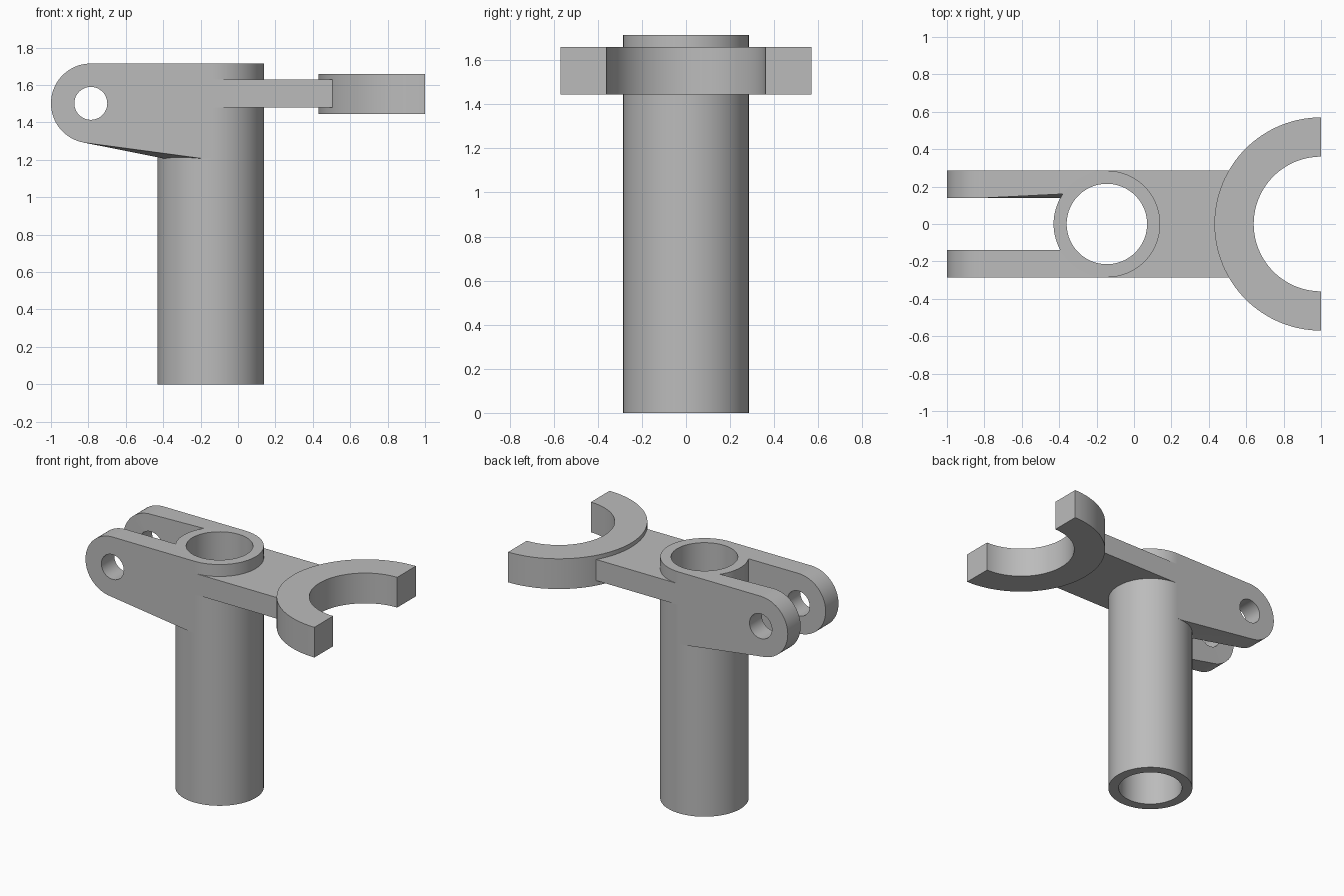
import bpy, bmesh
from math import cos, sin, radians, pi

cube = bpy.data.objects.get("Cube")
if cube:
    bpy.data.objects.remove(cube)

grey = bpy.data.materials.new("plain_grey")
grey.use_nodes = True
colour = (0.5, 0.5, 0.5, 1)
grey.diffuse_color = colour
grey.node_tree.nodes["Principled BSDF"].inputs["Base Color"].default_value = colour

TUBE_X, TUBE_R, BORE_R, TOP = -0.145, 0.285, 0.215, 1.715
EYE_X, EYE_Z, EYE_R = -0.787, 1.502, 0.213


def finish(name, bm):
    """Turn a bmesh into a shaded, coloured object."""
    bmesh.ops.recalc_face_normals(bm, faces=bm.faces)
    mesh = bpy.data.meshes.new(name)
    bm.to_mesh(mesh)
    bm.free()
    mesh.materials.append(grey)
    obj = bpy.data.objects.new(name, mesh)
    bpy.context.collection.objects.link(obj)
    return obj


def smooth(obj):
    bpy.ops.object.select_all(action='DESELECT')
    obj.select_set(True)
    bpy.context.view_layer.objects.active = obj
    bpy.ops.object.shade_smooth_by_angle(angle=radians(30))


def arc(cx, cy, r, start, end, steps):
    angles = [radians(start + (end - start) * i / steps) for i in range(steps + 1)]
    return [(cx + r * cos(a), cy + r * sin(a)) for a in angles]


def loft(name, first, second):
    """Solid between two matching outlines."""
    bm = bmesh.new()
    a = [bm.verts.new(p) for p in first]
    b = [bm.verts.new(p) for p in second]
    bm.faces.new(a)
    bm.faces.new(b)
    for i in range(len(a)):
        j = (i + 1) % len(a)
        bm.faces.new((a[i], a[j], b[j], b[i]))
    return finish(name, bm)


def ring(name, cx, r_in, r_out, z0, z1, start, end, steps):
    """Rectangular section swept round a vertical axis, open or closed."""
    closed = end - start == 360
    bm = bmesh.new()
    rows = []
    for i in range(steps if closed else steps + 1):
        a = radians(start + (end - start) * i / steps)
        rows.append([bm.verts.new((cx + r * cos(a), r * sin(a), z))
                     for r, z in ((r_in, z0), (r_out, z0), (r_out, z1), (r_in, z1))])
    for i in range(steps):
        p, q = rows[i], rows[(i + 1) % len(rows)]
        for k in range(4):
            m = (k + 1) % 4
            bm.faces.new((p[k], p[m], q[m], q[k]))
    if not closed:
        bm.faces.new(rows[0])
        bm.faces.new(rows[-1])
    return finish(name, bm)


# Hollow post and half-ring claw
smooth(ring("post_tube", TUBE_X, BORE_R, TUBE_R, 0, TOP, 0, 360, 96))
smooth(ring("claw", 1.0, 0.36, 0.57, 1.445, 1.66, 90, 270, 64))

# Flat arm from the post wall into the claw
outline = (arc(TUBE_X, 0, 0.25, -80, 80, 32) + [(TUBE_X, TUBE_R)]
           + arc(1.0, 0, 0.55, 148.8, 211.2, 24) + [(TUBE_X, -TUBE_R)])
smooth(loft("arm", [(x, y, 1.48) for x, y in outline],
            [(x, y, 1.63) for x, y in outline]))


# Fork ears: rounded plates with a sloping, twisted underside
def ear(name, side, inner_top):
    head = arc(EYE_X, EYE_Z, EYE_R, 90, 260, 40)
    outer = head + [(-0.19, 1.207), (TUBE_X, 1.207), (TUBE_X, TOP)]
    inner = head + [(-0.395, 1.207), (-0.35, 1.207), (-0.35, TOP)]
    inner_pts = [(x, side * 0.14, z) for x, z in inner]
    inner_pts[-1] = (-0.35, side * inner_top, TOP)
    obj = loft(name, [(x, side * TUBE_R, z) for x, z in outer], inner_pts)

    # Pin hole
    bpy.ops.mesh.primitive_cylinder_add(vertices=48, radius=0.088, depth=0.6,
                                        location=(EYE_X, side * 0.2, EYE_Z),
                                        rotation=(pi / 2, 0, 0))
    cutter = bpy.context.object
    cutter.name = name + "_cutter"
    cutter.data.materials.append(grey)
    cut = obj.modifiers.new("pin_hole", 'BOOLEAN')
    cut.operation, cut.solver, cut.object = 'DIFFERENCE', 'EXACT', cutter
    bpy.context.view_layer.objects.active = obj
    bpy.ops.object.modifier_apply(modifier=cut.name)
    bpy.data.objects.remove(cutter)
    smooth(obj)


ear("front_ear", -1, 0.138)
ear("back_ear", 1, 0.162)
